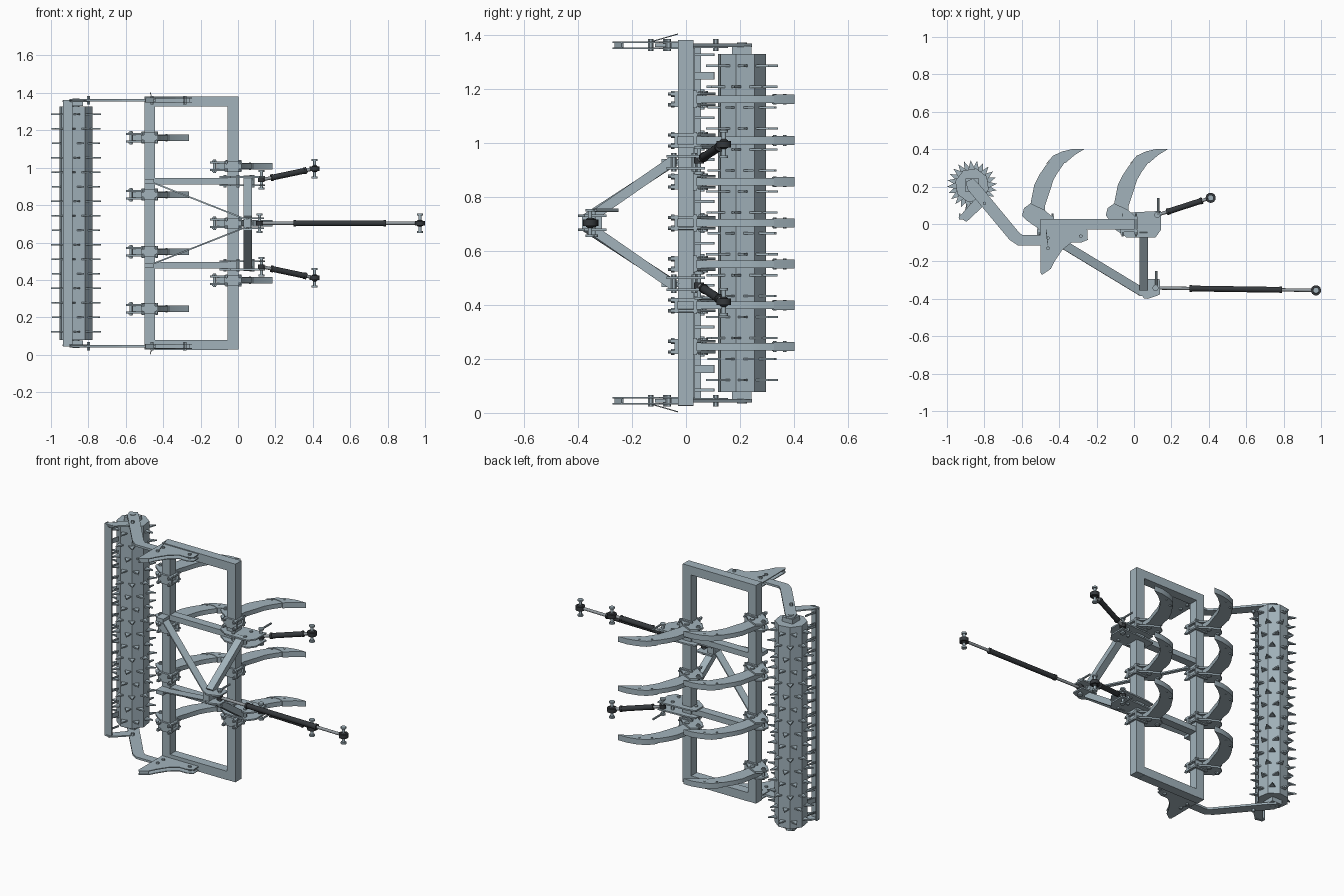
import bpy, bmesh, math
from mathutils import Vector, Matrix

if "Cube" in bpy.data.objects:
    bpy.data.objects.remove(bpy.data.objects["Cube"])

ZC = 0.703                      # mirror plane of the implement
SIDES = (1, -1)


def material(name, col):
    m = bpy.data.materials.new(name)
    m.diffuse_color = (*col, 1)
    m.use_nodes = True
    m.node_tree.nodes["Principled BSDF"].inputs["Base Color"].default_value = m.diffuse_color
    return m


STEEL = material("blue_grey_steel", (0.36, 0.45, 0.50))
DARK = material("dark_steel", (0.035, 0.04, 0.045))
ROD = material("rod_steel", (0.30, 0.33, 0.35))


def finish(bm, name, mat=STEEL):
    bmesh.ops.recalc_face_normals(bm, faces=bm.faces)
    me = bpy.data.meshes.new(name)
    bm.to_mesh(me)
    bm.free()
    me.shade_smooth()
    me.set_sharp_from_angle(angle=math.radians(31))
    me.materials.append(mat)
    ob = bpy.data.objects.new(name, me)
    bpy.context.collection.objects.link(ob)
    return ob


def box(bm, lo, hi):
    lo, hi = Vector(lo), Vector(hi)
    m = Matrix.Translation((lo + hi) / 2) @ Matrix.Diagonal((*(hi - lo), 1))
    bmesh.ops.create_cube(bm, size=1, matrix=m)


def bar(bm, a, b, w, h, up=(1, 0, 0)):
    """Square beam from a to b, w wide along 'up' and h deep."""
    a, b = Vector(a), Vector(b)
    d = (b - a).normalized()
    side = d.cross(Vector(up)).normalized()
    u = side.cross(d)
    m = Matrix((u * w, side * h, b - a)).transposed().to_4x4()
    bmesh.ops.create_cube(bm, size=1, matrix=Matrix.Translation((a + b) / 2) @ m)


def rod(bm, a, b, r, n=12):
    a, b = Vector(a), Vector(b)
    d = b - a
    m = Matrix.Translation((a + b) / 2) @ d.to_track_quat('Z', 'Y').to_matrix().to_4x4()
    bmesh.ops.create_cone(bm, cap_ends=True, segments=n, radius1=r, radius2=r,
                          depth=d.length, matrix=m)


def plate(bm, pts, z, t, off=(0, 0)):
    """xy outline extruded to thickness t around height z."""
    lo = [bm.verts.new((x + off[0], y + off[1], z - t / 2)) for x, y in pts]
    hi = [bm.verts.new((x + off[0], y + off[1], z + t / 2)) for x, y in pts]
    n = len(pts)
    bm.faces.new(lo[::-1])
    bm.faces.new(hi)
    for i in range(n):
        bm.faces.new((lo[i], lo[(i + 1) % n], hi[(i + 1) % n], hi[i]))


# rectangular main frame with two inner beams
bm = bmesh.new()
for x0, x1 in ((-0.5, -0.445), (-0.055, 0.003)):
    box(bm, (x0, -0.03, 0.027), (x1, 0.028, 1.38))
for s in SIDES:
    z = ZC + s * 0.65
    box(bm, (-0.446, -0.03, z - 0.027), (-0.054, 0.028, z + 0.027))
    z = ZC + s * 0.225
    box(bm, (-0.446, -0.03, z - 0.017), (-0.054, 0.022, z + 0.017))
finish(bm, "main_frame")

# curved tines with points and bolted clamps
SHANK = [(-0.09, 0.03), (-0.078, 0.12), (-0.06, 0.21), (-0.035, 0.26), (0, 0.312),
         (0.03, 0.342), (0.08, 0.348), (0.1, 0.325), (0.065, 0.275), (0.042, 0.235),
         (0.02, 0.165), (-0.002, 0.10), (-0.005, 0.035)]
POINT = [(0.0, 0.318), (0.04, 0.365), (0.09, 0.388), (0.15, 0.402), (0.21, 0.402),
         (0.155, 0.368), (0.105, 0.325), (0.07, 0.34), (0.03, 0.34)]
CLAMP = [(-0.125, 0.045), (-0.115, 0.085), (-0.08, 0.11), (-0.005, 0.075),
         (0.045, 0.03), (0.045, -0.028), (-0.03, -0.03), (-0.105, 0.022)]
rows = [(-0.473, ZC + k * 0.305) for k in (-1.5, -0.5, 0.5, 1.5)]
rows += [(-0.026, ZC + k * 0.305) for k in (-1, 0, 1)]
tines, clamps = bmesh.new(), bmesh.new()
for x, z in rows:
    plate(tines, SHANK, z, 0.028, (x, 0))
    plate(tines, POINT, z, 0.034, (x, 0))
    for px, py in ((0.03, 0.328), (0.09, 0.365)):
        rod(tines, (x + px, py, z - 0.02), (x + px, py, z + 0.02), 0.006, 6)
    for s in SIDES:
        plate(clamps, CLAMP, z + s * 0.02, 0.01, (x, 0))
    box(clamps, (x - 0.042, 0.028, z - 0.032), (x + 0.045, 0.04, z + 0.032))
    box(clamps, (x - 0.045, -0.042, z - 0.028), (x + 0.045, -0.03, z + 0.028))
    for px, py, h in ((-0.1, 0.06, 0.037), (-0.03, 0.068, 0.03)):
        rod(clamps, (x + px, py, z - h), (x + px, py, z + h), 0.008)
        for s in SIDES:
            rod(clamps, (x + px, py, z + s * 0.023), (x + px, py, z + s * 0.031), 0.014, 6)
    for px in (-0.036, 0.037):
        for s in SIDES:
            zz = z + s * 0.02
            rod(clamps, (x + px, -0.066, zz), (x + px, 0.055, zz), 0.006, 8)
            rod(clamps, (x + px, -0.056, zz), (x + px, -0.042, zz), 0.011, 6)
finish(tines, "tines")
finish(clamps, "tine_clamps")

# headstock: lower brackets, A-frame, rear braces, top bracket
LOWER = [(-0.1, 0.025), (-0.1, 0.05), (-0.05, 0.06), (0.145, 0.07), (0.145, -0.03),
         (0.115, -0.072), (-0.04, -0.072), (-0.1, -0.03)]
TOP = [(0.03, -0.295), (0.135, -0.295), (0.14, -0.31), (0.14, -0.375), (0.12, -0.385),
       (0.075, -0.40), (0.055, -0.398), (0.03, -0.37)]
head = bmesh.new()
for s in SIDES:
    zb = ZC + s * 0.225
    for t in SIDES:
        plate(head, LOWER, zb + t * 0.022, 0.009)
    bar(head, (0.052, -0.035, ZC + s * 0.24), (0.052, -0.345, ZC + s * 0.025), 0.045, 0.036)
    # flat rear brace standing parallel to y
    a, b = Vector((-0.475, -0.05, zb)), Vector((0.045, -0.365, ZC + s * 0.02))
    bar(head, a, b, 0.008, 0.047, (b - a).cross(Vector((0, 1, 0))))
    box(head, (-0.5, -0.09, zb - 0.012), (-0.45, -0.03, zb + 0.012))
    plate(head, TOP, ZC + s * 0.026, 0.009)
    for px, py in ((0.0, -0.045), (-0.07, 0.0), (0.08, -0.045), (0.07, 0.03)):
        rod(head, (px, py, zb - 0.034), (px, py, zb + 0.034), 0.01, 6)
box(head, (0.03, -0.385, ZC - 0.03), (0.07, -0.31, ZC + 0.03))
finish(head, "headstock")


# adjustable links: rod, dark sleeve, eye ends, hitch pins
def link(name, a, b, f0, f1, s=1):
    rods, dark, pins = bmesh.new(), bmesh.new(), bmesh.new()
    a, b = Vector(a), Vector(b)
    rod(rods, a, b, 0.009, 16)
    p, q, d = a.lerp(b, f0), a.lerp(b, f1), (b - a).normalized()
    rod(dark, p, q, 0.0155, 24)
    for e in (p, q):
        rod(dark, e - d * 0.006, e + d * 0.006, 0.018, 24)
    up = Vector((0, 0, 1))
    for c, r in ((a, 0.018), (b, 0.027)):
        rod(dark, c - up * 0.012, c + up * 0.012, r, 24)
        bmesh.ops.create_uvsphere(dark, u_segments=20, v_segments=12, radius=r * 0.75,
                                  matrix=Matrix.Translation(c))
        rod(pins, c - up * 0.05, c + up * 0.05, 0.008)
        for t in SIDES:
            k = c + up * t * 0.047
            rod(pins, k - up * 0.005, k + up * 0.005, 0.016)
    # pin handle
    h = a + Vector((0.004, 0, s * 0.047))
    rod(pins, h, h + Vector((0, 0.092, 0)), 0.006, 8)
    finish(rods, name + "_rod", ROD)
    finish(dark, name + "_sleeve", DARK)
    finish(pins, name + "_pins")


link("top_link", (0.115, -0.342, ZC), (0.973, -0.355, ZC), 0.22, 0.78)
for s, n in zip(SIDES, ("upper", "lower")):
    link(n + "_side_link", (0.125, 0.048, ZC + s * 0.232), (0.41, 0.14, ZC + s * 0.292),
         0.2, 0.82, s)

# roller adjuster plates and bent arms
ADJ = [(-0.5, -0.03), (-0.25, -0.03), (-0.247, -0.085), (-0.285, -0.10), (-0.335, -0.10),
       (-0.385, -0.14), (-0.425, -0.2), (-0.445, -0.24), (-0.492, -0.272), (-0.5, -0.26)]
ARM = [(-0.44, -0.06), (-0.595, -0.06), (-0.615, -0.045), (-0.83, 0.215), (-0.86, 0.245),
       (-0.9, 0.225), (-0.89, 0.185), (-0.665, -0.085), (-0.62, -0.115), (-0.44, -0.115)]
SCRAPE = [(-0.938, 0.035), (-0.895, 0.012), (-0.79, 0.11), (-0.83, 0.155)]
arms = bmesh.new()
for s in SIDES:
    z = ZC + s * 0.658
    for t in SIDES:
        plate(arms, ADJ, z + t * 0.011, 0.005)
    bar(arms, (-0.496, -0.262, z), (-0.45, -0.235, z), 0.024, 0.008, (0, 0, 1))
    box(arms, (-0.44, -0.055, z - 0.012), (-0.26, -0.03, z + 0.012))
    plate(arms, ARM, z, 0.013)
    plate(arms, SCRAPE, z - s * 0.006, 0.008)
    for px, py in ((-0.46, -0.075), (-0.46, -0.13), (-0.285, -0.065), (-0.8, 0.11)):
        rod(arms, (px, py, z - 0.022), (px, py, z + 0.022), 0.010, 6)
    # spring clip of the adjuster pin
    rod(arms, (-0.46, -0.12, z + s * 0.015), (-0.47, -0.03, z + s * 0.041), 0.002, 6)
finish(arms, "roller_arms")

# toothed scraper bar in front of the roller
bm = bmesh.new()
box(bm, (-0.935, 0.025, 0.045), (-0.885, 0.033, 1.362))
box(bm, (-0.935, 0.025, 0.045), (-0.928, 0.055, 1.362))
for k in range(17):
    z = 0.085 + k * 0.0775
    bar(bm, (-0.91, 0.03, z), (-0.893, 0.105, z), 0.028 if k in (1, 15) else 0.01, 0.006, (0, 0, 1))
finish(bm, "scraper_bar")

# octagonal roller drum with axle and staggered spikes
CX, CY = -0.866, 0.207
bm = bmesh.new()
m = Matrix.Translation((CX, CY, ZC)) @ Matrix.Rotation(math.radians(31), 4, 'Z')
bmesh.ops.create_cone(bm, cap_ends=True, segments=8, radius1=0.092, radius2=0.092,
                      depth=1.25, matrix=m)
rod(bm, (CX, CY, 0.035), (CX, CY, 1.371), 0.018, 16)
for s in SIDES:
    z = ZC + s * 0.64
    box(bm, (CX - 0.036, CY - 0.036, z - 0.014), (CX + 0.036, CY + 0.036, z + 0.014))
finish(bm, "roller_drum")

bm = bmesh.new()
for k in range(16):
    z = 0.122 + k * 0.0775
    for j in range(8):
        a = math.radians(j * 45 + (k % 3) * 15)
        tri = [(r * math.cos(a + d), r * math.sin(a + d))
               for r, d in ((0.076, -0.3), (0.134, 0.06), (0.076, 0.3))]
        plate(bm, tri, z, 0.008, (CX, CY))
finish(bm, "roller_spikes")
